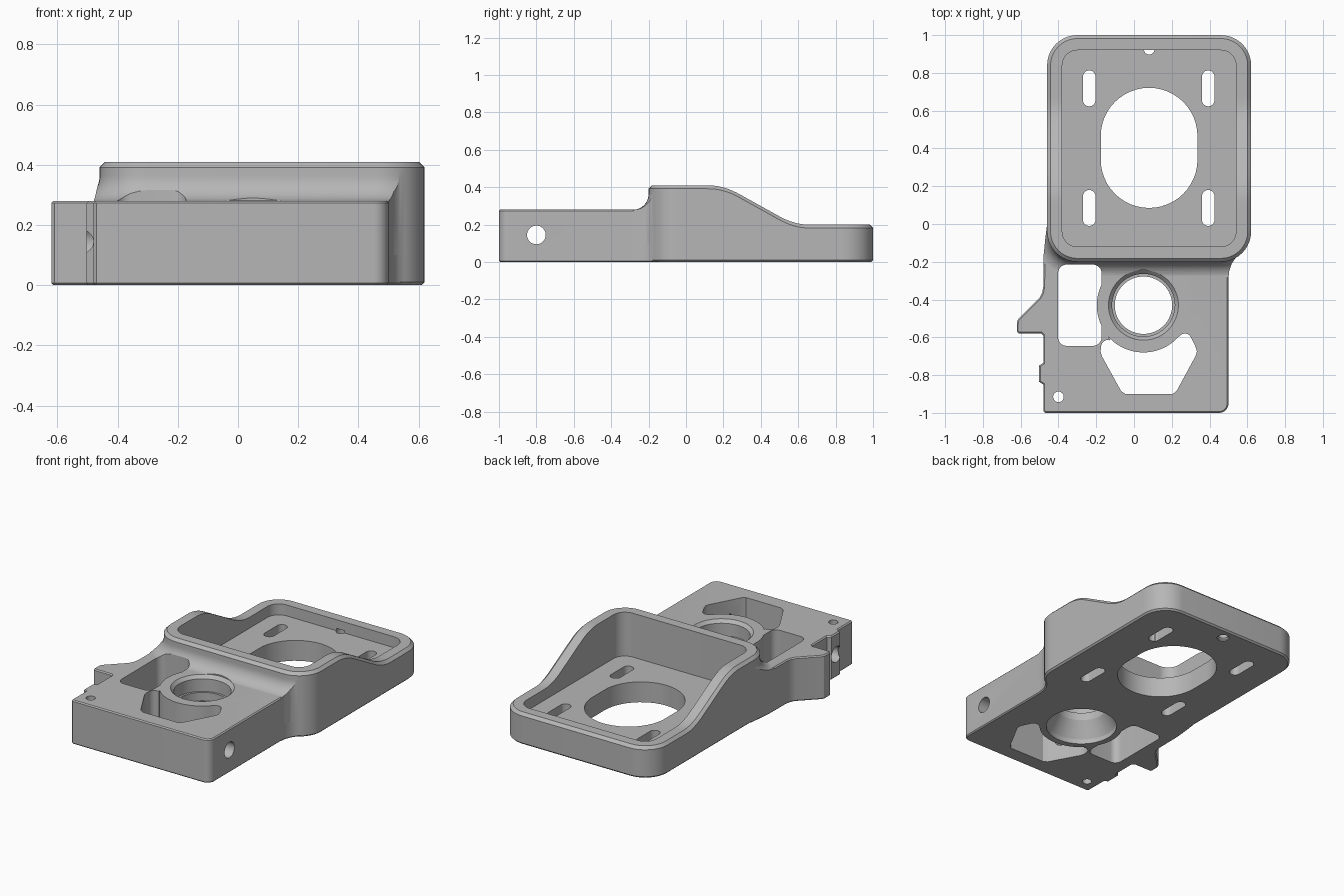
import bpy, bmesh, math
from mathutils import Matrix

cube = bpy.data.objects.get("Cube")
if cube:
    bpy.data.objects.remove(cube)

grey = bpy.data.materials.new("machined_grey")
grey.use_nodes = True
COLOUR = (0.47, 0.47, 0.47, 1)
grey.diffuse_color = COLOUR
grey.node_tree.nodes["Principled BSDF"].inputs["Base Color"].default_value = COLOUR


def make(name, bm):
    bmesh.ops.recalc_face_normals(bm, faces=bm.faces)
    mesh = bpy.data.meshes.new(name)
    bm.to_mesh(mesh)
    bm.free()
    mesh.materials.append(grey)
    ob = bpy.data.objects.new(name, mesh)
    bpy.context.collection.objects.link(ob)
    return ob


def loft(name, rings):
    """Skin a stack of matching closed rings and cap both ends."""
    bm = bmesh.new()
    rows = [[bm.verts.new(p) for p in ring] for ring in rings]
    n = len(rows[0])
    for a, b in zip(rows, rows[1:]):
        for i in range(n):
            j = (i + 1) % n
            bm.faces.new((a[i], a[j], b[j], b[i]))
    bm.faces.new(rows[0][::-1])
    bm.faces.new(rows[-1])
    return make(name, bm)


def at(outline, z):
    return [(x, y, z) for x, y in outline]


def prism(name, outline, z0, z1, chamfer=0):
    ob = loft(name, [at(outline, z0), at(outline, z1)])
    if chamfer:
        bm = bmesh.new()
        bm.from_mesh(ob.data)
        rim = [e for e in bm.edges if abs(e.verts[0].co.z - e.verts[1].co.z) < 1e-5]
        bmesh.ops.bevel(bm, geom=rim, offset=chamfer, segments=1, affect='EDGES')
        bm.to_mesh(ob.data)
        bm.free()
    return ob


def arc(cx, cy, r, a0, a1, n=12):
    angles = [math.radians(a0 + (a1 - a0) * i / n) for i in range(n + 1)]
    return [(cx + r * math.cos(a), cy + r * math.sin(a)) for a in angles]


def rounded_rect(x0, x1, y0, y1, r, n=10, side=1):
    """Counter-clockwise rounded rectangle, long sides split for shaping."""
    corners = [(x1 - r, y0 + r, -90), (x1 - r, y1 - r, 0),
               (x0 + r, y1 - r, 90), (x0 + r, y0 + r, 180)]
    pts = []
    for k, (cx, cy, a) in enumerate(corners):
        pts += arc(cx, cy, r, a, a + 90, n)
        if k % 2 == 0:
            (px, py), (qx, qy, qa) = pts[-1], corners[k + 1]
            ey = qy
            pts += [(px, py + (ey - py) * i / side) for i in range(1, side)]
    return pts


def stadium(cx, cy, r, half):
    return arc(cx, cy + half, r, 0, 180, 24) + arc(cx, cy - half, r, 180, 360, 24)


def lathe(name, cx, cy, profile, n=64):
    return loft(name, [at(arc(cx, cy, r, 0, 360 - 360 / n, n - 1), z) for r, z in profile])


def boolean(target, tool, op):
    mod = target.modifiers.new(op.lower(), 'BOOLEAN')
    mod.operation, mod.solver, mod.object = op, 'EXACT', tool
    bpy.context.view_layer.objects.active = target
    bpy.ops.object.modifier_apply(modifier=mod.name)
    bpy.data.objects.remove(tool)


# Tray: tall at the front, sweeping down to a low rear wall
def tray_ring(inset):
    return rounded_rect(-0.46 + inset, 0.62 - inset, -0.2 + inset, 1 - inset,
                        0.16 - inset, side=40)


def rim_height(y):
    t = min(max((y - 0.12) / 0.54, 0), 1)
    # straight slope with rounded ends
    e = 0.3
    area = 1 - e
    if t < e:
        s = t * t / (2 * e)
    elif t > 1 - e:
        s = area - (1 - t) ** 2 / (2 * e)
    else:
        s = t - e / 2
    return 0.41 - 0.21 * s / area


def rim(inset, drop):
    return [(x, y, rim_height(y) - drop) for x, y in tray_ring(inset)]


FLOOR = 0.13
body = loft("bracket_body", [at(tray_ring(0.01), 0), at(tray_ring(0), 0.01), rim(0, 0.018),
                             rim(0.018, 0), rim(0.08, 0), at(tray_ring(0.08), FLOOR)])

# Front plate outline with side lug, small tab and blends into the tray
plate = [(-0.46, 0), (-0.47, -0.08), (-0.478, -0.16), (-0.48, -0.33), (-0.486, -0.365),
         (-0.5, -0.39), (-0.605, -0.495), (-0.617, -0.51), (-0.62, -0.53), (-0.62, -0.57),
         (-0.61, -0.58), (-0.49, -0.58), (-0.48, -0.59), (-0.48, -0.735), (-0.503, -0.75),
         (-0.503, -0.835), (-0.48, -0.85), (-0.48, -0.99), (-0.47, -1)]
plate += arc(0.45, -0.95, 0.05, -90, 0, 8)
plate += [(0.5, -0.29), (0.504, -0.25), (0.517, -0.21), (0.54, -0.176), (0.572, -0.152),
          (0.545, -0.125), (0.46, -0.16), (-0.3, -0.16), (-0.385, -0.125), (-0.42, -0.04), (-0.42, 0)]

# Concave fillet rising from the plate to the tray, trimmed to the plate outline
R = 0.085
steps = [math.radians(9 * i) for i in range(11)]
flare = loft("flare", [at(tray_ring(-R), 0.1)] +
             [at(tray_ring(-R * (1 - math.sin(a))), 0.279 + R * (1 - math.cos(a))) for a in steps])
boolean(flare, prism("trim", plate, 0.05, 0.5), 'INTERSECT')
boolean(body, prism("plate", plate, 0, 0.28, 0.007), 'UNION')
boolean(body, flare, 'UNION')

# Tray floor openings
cutters = [prism("motor_opening", stadium(0.08, 0.403, 0.256, 0.062), -0.1, 0.2)]
for x in (-0.237, 0.393):
    for y in (0.085, 0.718):
        cutters.append(prism("slot", stadium(x, y, 0.033, 0.062), -0.1, 0.2))
cutters.append(lathe("rear_hole", 0.08, 0.925, [(0.037, -0.05), (0.037, 0.006), (0.028, 0.015), (0.028, 0.145)], 24))

# Stepped bore with a conical mouth underneath
BX, BY = 0.05, -0.43
cutters.append(lathe("bore", BX, BY, [(0.21, -0.05), (0.21, 0.03), (0.152, 0.13), (0.152, 0.18),
                                      (0.166, 0.18), (0.166, 0.26), (0.186, 0.281), (0.186, 0.5)]))

# Side window, waisted around the bore
window = prism("window", rounded_rect(-0.402, -0.172, -0.645, -0.215, 0.045), -0.1, 0.6)
boolean(window, lathe("bore_wall", BX, BY, [(0.247, -0.2), (0.247, 0.7)]), 'DIFFERENCE')
cutters.append(window)

# Front window: arc around the bore, tapering to the front
front = arc(BX, BY, 0.25, 222, 318, 24)
front += arc(0.27, -0.615, 0.035, 130, 30, 6)
front += [(0.328, -0.655), (0.333, -0.675), (0.328, -0.695), (0.225, -0.885), (0.205, -0.9),
          (-0.045, -0.9), (-0.068, -0.885), (-0.17, -0.7), (-0.177, -0.675), (-0.175, -0.655)]
front += arc(-0.138, -0.65, 0.036, 170, 70, 6)
cutters.append(prism("front_window", front, -0.1, 0.6))

# Corner pin hole and cross hole
cutters.append(lathe("pin_hole", -0.4, -0.915, [(0.028, -0.1), (0.028, 0.5)], 24))
cross = lathe("cross_hole", 0, 0, [(0.05, -1), (0.05, 1)], 32)
cross.data.transform(Matrix.Translation((0, -0.8, 0.145)) @ Matrix.Rotation(math.pi / 2, 4, 'Y'))
cutters.append(cross)

for c in cutters:
    boolean(body, c, 'DIFFERENCE')

bpy.ops.object.select_all(action='DESELECT')
body.select_set(True)
bpy.context.view_layer.objects.active = body
bpy.ops.object.shade_smooth_by_angle(angle=math.radians(25))
